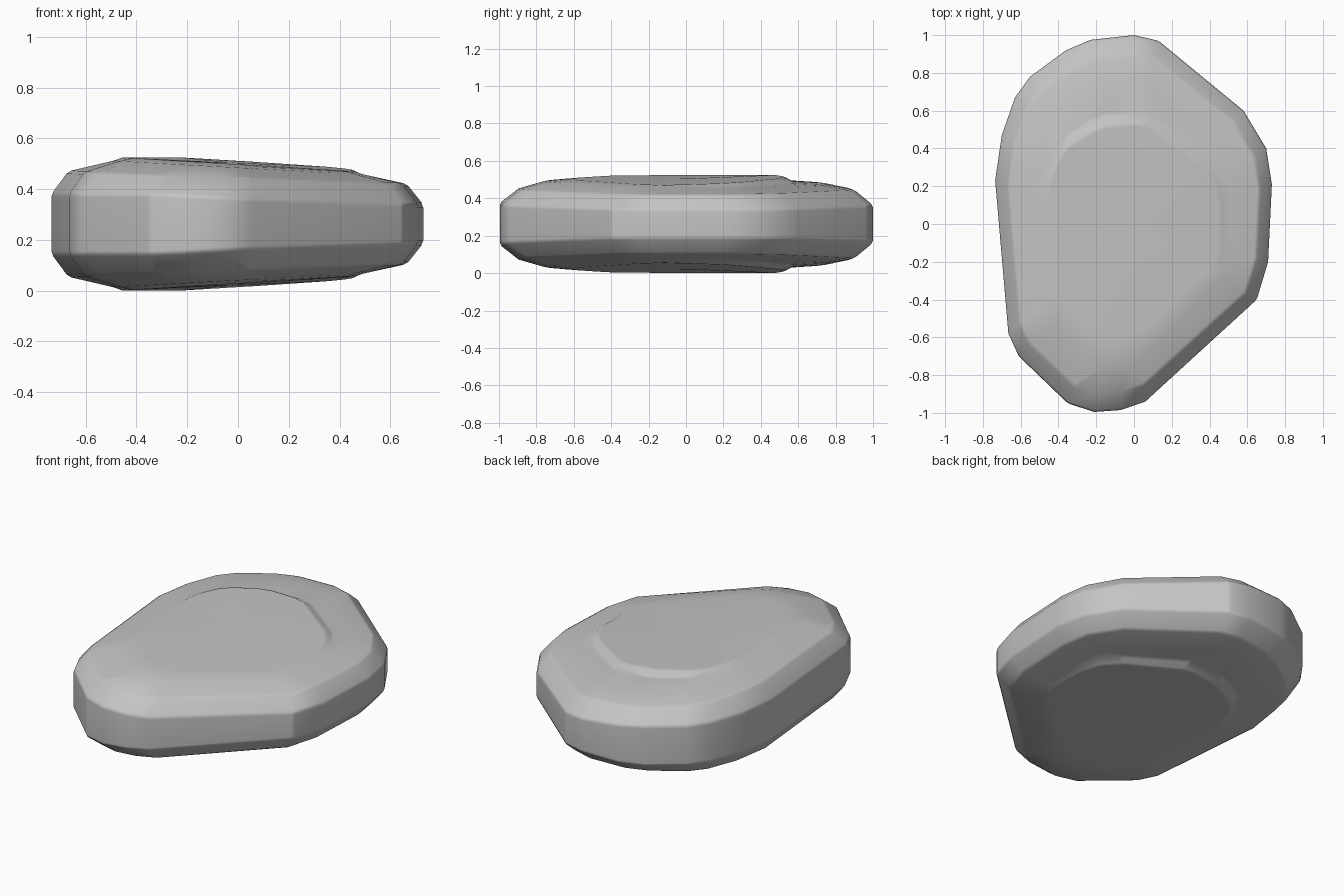
import bpy, bmesh

if "Cube" in bpy.data.objects:
    bpy.data.objects.remove(bpy.data.objects["Cube"])

# Plan outline of the pebble, clockwise seen from above
OUTLINE = [(0, 1), (.13, .97), (.58, .60), (.70, .40), (.73, .21), (.71, -.20),
           (.65, -.40), (.06, -.94), (-.07, -.985), (-.21, -.995), (-.35, -.95),
           (-.61, -.70), (-.665, -.58), (-.735, .23), (-.70, .47), (-.63, .67),
           (-.55, .78), (-.36, .92), (-.23, .975)]
MID = 0.2625


def ramp(y):
    """0 at the front half, 1 towards the back."""
    return min(1, max(0, (y + .1) / .5))


# Each ring: x scale, front y scale, back y scale, half thickness at (x, y)
RINGS = [
    (1.0, 1.0, 1.0, lambda x, y: min(.118, .10 - .045 * x + .012 * abs(x))),  # side wall
    (.91, .90, .90, lambda x, y: .183 - .037 * x),                            # shoulder
    (.70, .76, .76, lambda x, y: .222 - .055 * x - .012 * ramp(y)),           # shelf
    (.66, .67, .59, lambda x, y: .230 - .055 * x - .012 * ramp(y)),           # step foot
    (.62, .60, .53, lambda x, y: min(.2625, .235 - .06 * x + .014 * ramp(y))),  # raised face
]

bm = bmesh.new()
walls = []
for sign in (1, -1):
    loops = []
    for sx, front, back, half in RINGS:
        loop = []
        for px, py in OUTLINE:
            x, y = px * sx, py * (back if py > 0 else front)
            loop.append(bm.verts.new((x, y, MID + sign * half(x, y))))
        loops.append(loop)
    n = len(OUTLINE)
    for a, b in zip(loops, loops[1:]):
        for i in range(n):
            j = (i + 1) % n
            bm.faces.new((a[i], a[j], b[j], b[i]))
    # Broad face closed as a shallow fan
    centre = bm.verts.new((-.03, 0, MID + sign * .242))
    for i in range(n):
        bm.faces.new((loops[-1][i], loops[-1][(i + 1) % n], centre))
    walls.append(loops[0])

# Vertical side wall between the two halves
for i in range(n):
    j = (i + 1) % n
    bm.faces.new((walls[0][i], walls[0][j], walls[1][j], walls[1][i]))
bmesh.ops.recalc_face_normals(bm, faces=bm.faces[:])
for f in bm.faces:
    f.smooth = True

mesh = bpy.data.meshes.new("pebble")
bm.to_mesh(mesh)
bm.free()
pebble = bpy.data.objects.new("pebble", mesh)
bpy.context.collection.objects.link(pebble)

# Plain stone colour
stone = bpy.data.materials.new("stone grey")
stone.diffuse_color = (.55, .55, .55, 1)
stone.use_nodes = True
stone.node_tree.nodes["Principled BSDF"].inputs["Base Color"].default_value = stone.diffuse_color
mesh.materials.append(stone)

# Slightly softened edges with even shading on the large faces
bevel = pebble.modifiers.new("soft edges", 'BEVEL')
bevel.width = .012
bevel.segments = 1
bevel.limit_method = 'ANGLE'
bevel.angle_limit = .45
pebble.modifiers.new("even shading", 'WEIGHTED_NORMAL')
